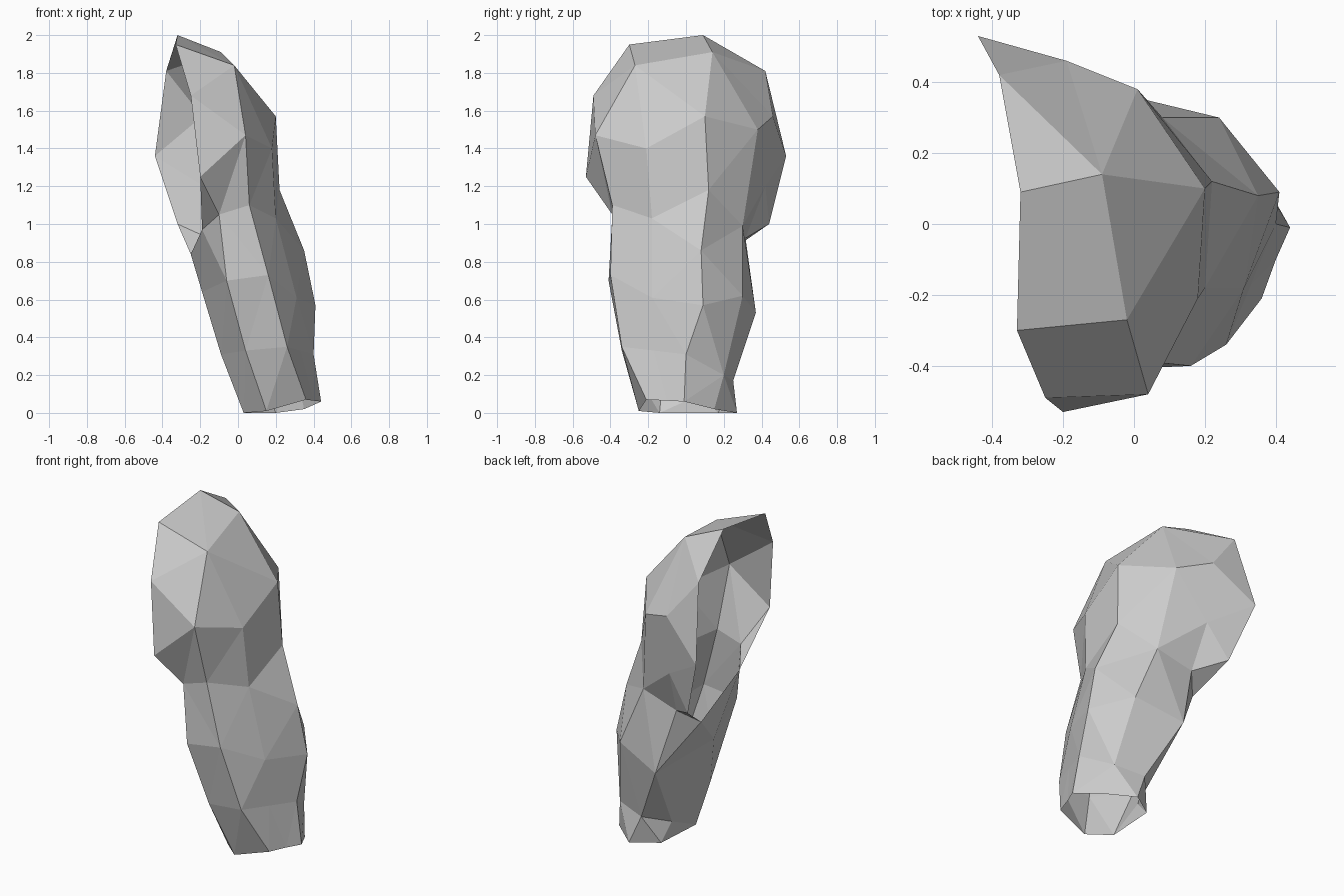
import bpy, bmesh

if "Cube" in bpy.data.objects:
    bpy.data.objects.remove(bpy.data.objects["Cube"])


def loft(name, rings, closed=True, cap_top=False):
    """Skin a stack of cross-sections; points that coincide are merged."""
    bm = bmesh.new()
    loops = [[bm.verts.new(p) for p in ring] for ring in rings]
    for lo, hi in zip(loops, loops[1:]):
        n = len(lo)
        for i in range(n if closed else n - 1):
            j = (i + 1) % n
            bm.faces.new((lo[i], lo[j], hi[j], hi[i]))
    if cap_top:
        bm.faces.new(loops[-1])
    bmesh.ops.remove_doubles(bm, verts=bm.verts[:], dist=0.001)
    bmesh.ops.triangulate(bm, faces=bm.faces[:], quad_method='SHORT_EDGE')
    bmesh.ops.recalc_face_normals(bm, faces=bm.faces[:])
    mesh = bpy.data.meshes.new(name)
    bm.to_mesh(mesh)
    bm.free()
    obj = bpy.data.objects.new(name, mesh)
    bpy.context.collection.objects.link(obj)
    return obj


# Line where the stem meets the hooded head, from the left rim round by the front
neck = [(-.19, -.25, .97), (-.10, -.39, 1.05), (.06, -.39, 1.10), (.20, -.18, 1.03),
        (.22, .12, 1.18), (.08, .30, .99), (-.155, .315, .925), (-.25, .21, .84)]

# Leaning hollow stem, open at the foot: cross-sections from the foot upwards,
# each starting at the front left corner and running round by the right
stem_top = neck[1:] + neck[:1]
hip = (-.05, .37, .53)
loft("stem", [
    [(.15, -.25, .01), (.36, -.21, .07), (.40, -.10, .065), (.44, -.01, .06),
     (.35, .15, .02), (.20, .27, 0), (.05, .17, 0), (.03, -.14, 0)],
    [(.04, -.34, .33), (.26, -.34, .35), (.33, -.17, .33), (.40, 0, .31),
     (.31, .20, .20), (.13, .25, .17), (.04, .08, .10), (-.09, -.11, .31)],
    [(-.06, -.41, .70), (.16, -.40, .73), (.31, -.18, .61), (.41, .09, .57),
     (.24, .30, .62), hip, hip, (-.19, 0, .64)],
    stem_top[:3] + [(.35, .08, .86)] + stem_top[4:],
    stem_top,
])

# Hooded head, a thin shell left open on the left side: each section runs
# from the front rim round by the right to the back rim
front, side, shoulder, back = (.04, -.48, 1.47), (.18, -.21, 1.40), (.20, .10, 1.57), (.01, .38, 1.50)
brow, crown, peak = (-.02, -.27, 1.84), (-.09, .14, 1.91), (-.32, .09, 2.0)
loft("head", [
    neck,
    [(-.20, -.53, 1.25), front, front, side, shoulder, back,
     (-.18, .42, 1.20), (-.32, .44, 1.00)],
    [(-.25, -.49, 1.68), front, front, side, shoulder, back,
     (-.19, .46, 1.57), (-.44, .53, 1.36)],
    [(-.33, -.30, 1.95), brow, brow, brow, crown, crown,
     crown, (-.38, .42, 1.81), peak],
], closed=False, cap_top=True)
